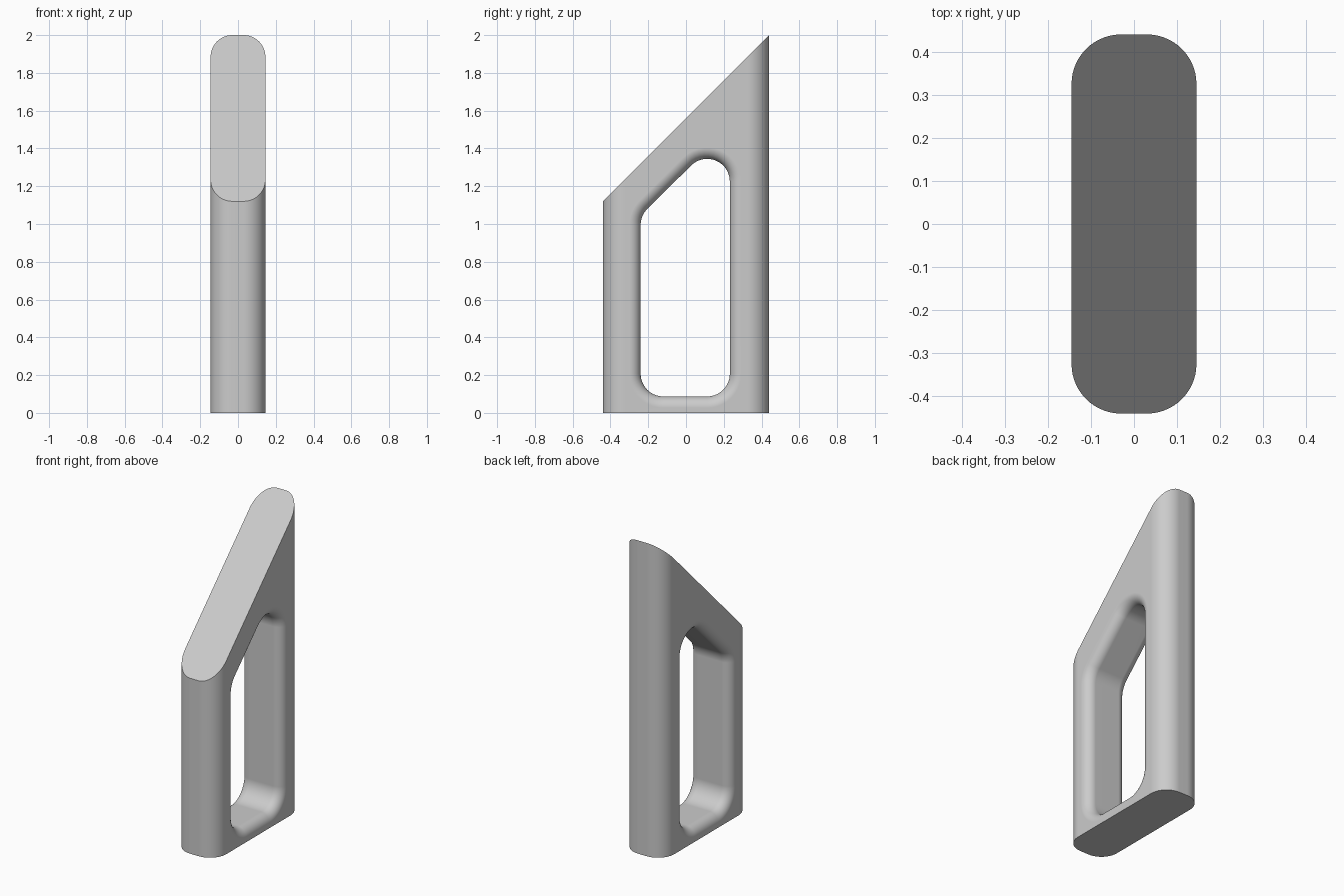
import bpy, bmesh, math

if "Cube" in bpy.data.objects:
    bpy.data.objects.remove(bpy.data.objects["Cube"])

W, D, CR = 0.145, 0.44, 0.115      # half width, half depth, plan corner radius
HR, FR = 0.12, 0.06                # window corner radius, window edge fillet


def rounded_loop(centres, radius, steps=14):
    """Arc round every centre; each centre is (u, v, start angle, end angle)."""
    pts = []
    for u, v, a0, a1 in centres:
        for i in range(steps + 1):
            a = math.radians(a0 + (a1 - a0) * i / steps)
            pts.append((u + radius * math.cos(a), v + radius * math.sin(a)))
    return pts


def loft(name, rings):
    """Skin a list of equal length rings into a closed solid."""
    bm = bmesh.new()
    loops = [[bm.verts.new(p) for p in ring] for ring in rings]
    n = len(loops[0])
    for a, b in zip(loops, loops[1:]):
        for i in range(n):
            j = (i + 1) % n
            bm.faces.new((a[i], a[j], b[j], b[i]))
    bm.faces.new(loops[0][::-1])
    bm.faces.new(loops[-1])
    bmesh.ops.recalc_face_normals(bm, faces=bm.faces)
    mesh = bpy.data.meshes.new(name)
    bm.to_mesh(mesh)
    bm.free()
    obj = bpy.data.objects.new(name, mesh)
    bpy.context.collection.objects.link(obj)
    return obj


# Body: rounded rectangle column with a 45 degree slanted top
cx, cy = W - CR, D - CR
plan = rounded_loop([(cx, cy, 0, 90), (-cx, cy, 90, 180),
                     (-cx, -cy, 180, 270), (cx, -cy, 270, 360)], CR)
body = loft("slanted_frame", [[(x, y, 0) for x, y in plan],
                              [(x, y, 1.56 + y) for x, y in plan]])

# Window cutter: slanted opening that flares at both sides to fillet its rim
window = [(0.112, 0.205, -90, 0), (0.112, 1.225, 0, 135),
          (-0.12, 0.995, 135, 180), (-0.12, 0.205, 180, 270)]
window[0] = (0.112, 0.207, -90, 0)
window[3] = (-0.12, 0.207, 180, 270)
half = [(W + 0.1, FR)]
for i in range(10, -1, -1):
    t = math.radians(9 * i)
    half.append((W - FR + FR * math.sin(t), FR * (1 - math.cos(t))))
sections = half + [(-x, o) for x, o in reversed(half)]
cutter = loft("window_cutter", [[(x, y, z) for y, z in rounded_loop(window, HR + o)]
                                for x, o in sections])
cutter.hide_render = True

# Cut the window through the body
cut = body.modifiers.new("window", 'BOOLEAN')
cut.operation, cut.object, cut.solver = 'DIFFERENCE', cutter, 'EXACT'
bpy.context.view_layer.objects.active = body
body.select_set(True)
bpy.ops.object.modifier_apply(modifier=cut.name)
bpy.data.objects.remove(cutter, do_unlink=True)

# Smooth rounded walls, crisp slanted top and base
bpy.ops.object.shade_smooth_by_angle(angle=math.radians(30))
body.modifiers.new("weighted_normals", 'WEIGHTED_NORMAL').keep_sharp = True

# Single light grey finish
grey = bpy.data.materials.new("light_grey")
grey.diffuse_color = (0.6, 0.6, 0.6, 1)
grey.use_nodes = True
grey.node_tree.nodes["Principled BSDF"].inputs["Base Color"].default_value = grey.diffuse_color
body.data.materials.clear()
body.data.materials.append(grey)
